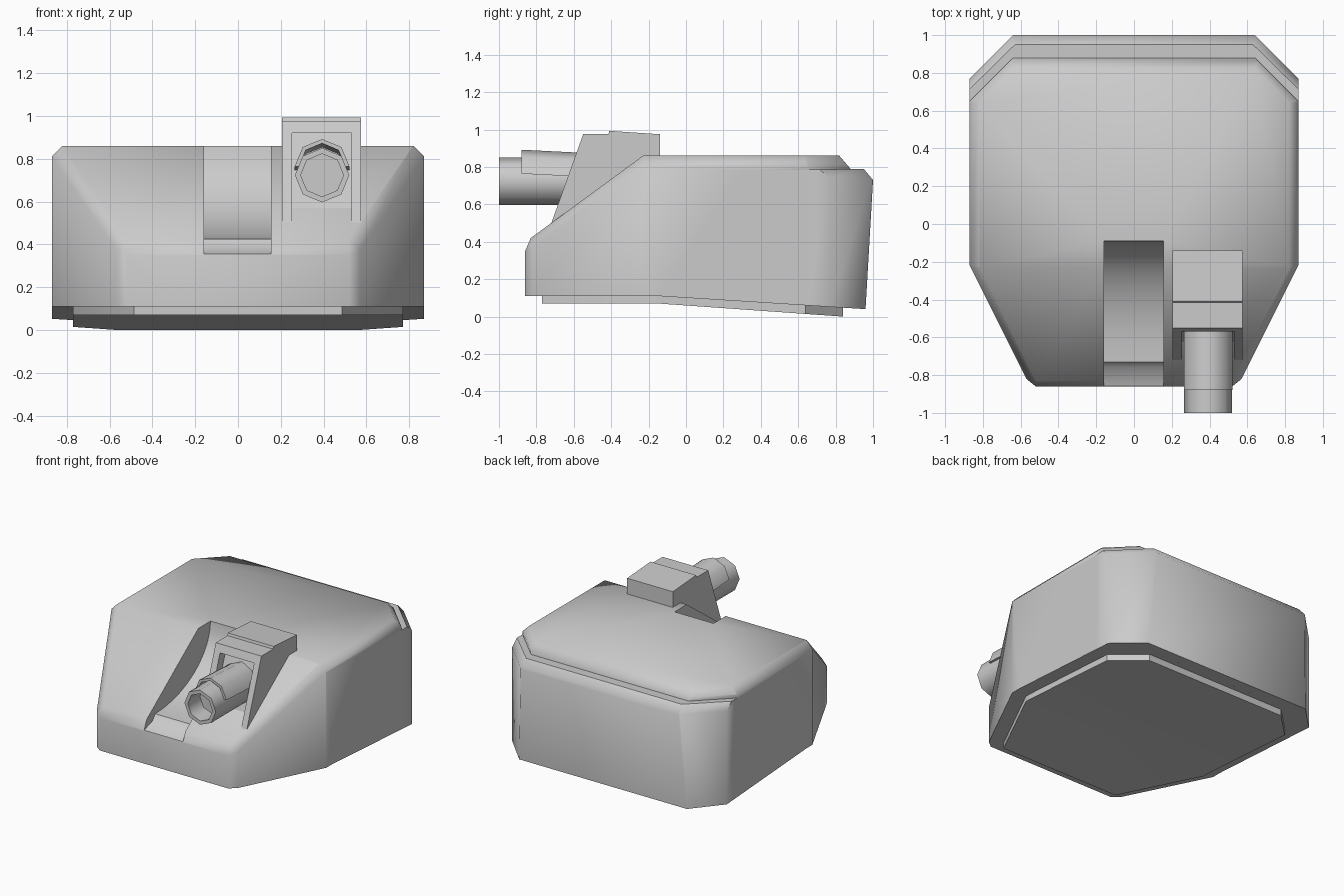
import bpy, bmesh, math
from mathutils import Vector

if "Cube" in bpy.data.objects:
    bpy.data.objects.remove(bpy.data.objects["Cube"])


def finish(bm, name, angle=50):
    bmesh.ops.recalc_face_normals(bm, faces=bm.faces)
    me = bpy.data.meshes.new(name)
    bm.to_mesh(me)
    bm.free()
    ob = bpy.data.objects.new(name, me)
    bpy.context.collection.objects.link(ob)
    smooth(ob, angle)
    return ob


def smooth(ob, angle):
    bpy.ops.object.select_all(action='DESELECT')
    bpy.context.view_layer.objects.active = ob
    ob.select_set(True)
    bpy.ops.object.shade_smooth_by_angle(angle=math.radians(angle))


def prism(name, profile, x0, x1, cuts=(), angle=50):
    """Extrude a (y, z) profile along x, then trim it with planes on both sides."""
    bm = bmesh.new()
    face = bm.faces.new([bm.verts.new((x0, y, z)) for y, z in profile])
    ext = bmesh.ops.extrude_face_region(bm, geom=[face])
    verts = [g for g in ext['geom'] if isinstance(g, bmesh.types.BMVert)]
    bmesh.ops.translate(bm, verts=verts, vec=(x1 - x0, 0, 0))
    for co, no in cuts:
        for s in (1, -1):
            bmesh.ops.bisect_plane(bm, geom=bm.verts[:] + bm.edges[:] + bm.faces[:], dist=1e-5,
                                   plane_co=(co[0] * s, co[1], co[2]),
                                   plane_no=(no[0] * s, no[1], no[2]), clear_outer=True)
            bmesh.ops.holes_fill(bm, edges=[e for e in bm.edges if e.is_boundary], sides=0)
    return finish(bm, name, angle)


def boolean(ob, other, op, angle=50):
    mod = ob.modifiers.new(op, 'BOOLEAN')
    mod.operation, mod.object, mod.solver = op, other, 'EXACT'
    bpy.context.view_layer.objects.active = ob
    bpy.ops.object.modifier_apply(modifier=mod.name)
    bpy.data.objects.remove(other)
    smooth(ob, angle)


# Housing: side profile trimmed to the tapered outline, with bevelled top edges
slant = Vector((0.894, -0.447, 0))
edge = slant + Vector((0, -0.59, 0.807))
front_cuts = [
    ((0.87, -0.22, 0), slant),
    ((0.57, -0.82, 0), (4, -5, 0)),
    ((0.82, 0, 0.86), (1, 0, 1)),
    (Vector((0.87, -0.22, 0.86)) - edge * 0.015, edge),
]
housing = prism('housing',
                [(-0.86, 0.11), (-0.86, 0.35), (-0.83, 0.42), (-0.23, 0.86), (0.82, 0.86),
                 (0.88, 0.79), (0.88, 0.045), (-0.15, 0.11)], -0.87, 0.87,
                front_cuts + [((0.64, 0.88, 0), (1, 1, 0)),
                              ((0.61, 0.85, 0.86), (0.7, 0.7, 0.85))])

# Lower rear band that forms the ledge around the back
band = prism('rear_band',
             [(0.3, 0.0816), (0.3, 0.78), (0.95, 0.79), (1.0, 0.73), (0.96, 0.04)], -0.87, 0.87,
             [((0.64, 1.0, 0), (1, 1, 0)), ((0.61, 0.97, 0.79), (0.7, 0.7, 0.8))])
boolean(housing, band, 'UNION')

# Curved slot in the sloping front
arc = [(-0.09 - 0.64 * (1 - math.cos(t)), 0.86 - 0.435 * math.sin(t))
       for t in [math.pi / 2 * i / 10 for i in range(11)]]
slot = prism('slot_cutter',
             [(-0.09, 1.1)] + arc + [(-0.76, 0.385), (-0.87, 0.35), (-0.95, 0.35), (-0.95, 1.1)],
             -0.16, 0.155)
boolean(housing, slot, 'DIFFERENCE')

# Base plate following the bent underside
prism('base_plate',
      [(-0.77, 0.115), (-0.77, 0.07), (-0.15, 0.07), (0.84, 0.0), (0.84, 0.055), (-0.15, 0.115)],
      -0.77, 0.77,
      [((0.77, -0.2, 0), slant), ((0.57, 0.84, 0), (1, 1, 0))], 30)

# Gun mount with a slanted recessed front
mount = prism('gun_mount',
              [(-0.72, 0.5), (-0.55, 0.975), (-0.415, 0.975), (-0.41, 0.993), (-0.14, 0.975),
               (-0.14, 0.84), (-0.25, 0.82)], 0.205, 0.575, angle=20)
recess = prism('recess_cutter',
               [(-0.9, 0.4), (-0.9, 0.92), (-0.5, 0.92), (-0.686, 0.4)], 0.253, 0.53)
boolean(mount, recess, 'DIFFERENCE', 20)


def lathe(name, rings, steps, sweep, centre, closed):
    """Sweep (radius, y) points around a y-aligned axis."""
    bm = bmesh.new()
    rows = []
    for i in range(steps if closed else steps + 1):
        a = sweep * i / steps
        rows.append([bm.verts.new((centre[0] + r * math.cos(a), y, centre[1] + r * math.sin(a)))
                     for r, y in rings])
    n, m = len(rows), len(rings)
    for i in range(n if closed else n - 1):
        a, b = rows[i], rows[(i + 1) % n]
        for j in range(m - 1 if closed else m):
            k = (j + 1) % m
            bm.faces.new((a[j], a[k], b[k], b[j]))
    if closed:
        bm.faces.new([r[0] for r in rows])
        bm.faces.new([r[-1] for r in rows])
    else:
        bm.faces.new(rows[0])
        bm.faces.new(rows[-1])
    return finish(bm, name)


# Eight-sided hollow barrel
lathe('barrel', [(0.127, -0.5), (0.127, -1.0), (0.1, -1.0), (0.1, -0.86)],
      8, math.tau, (0.393, 0.723), True)

# Half sleeve over the barrel, slightly drooped towards the mount
sleeve = lathe('barrel_sleeve', [(0.128, -0.88), (0.128, -0.5), (0.108, -0.5), (0.108, -0.88)],
               4, math.pi, (0.393, 0.76), False)
for v in sleeve.data.vertices:
    v.co.z += -0.05 * (v.co.y + 0.88) + 0.004
